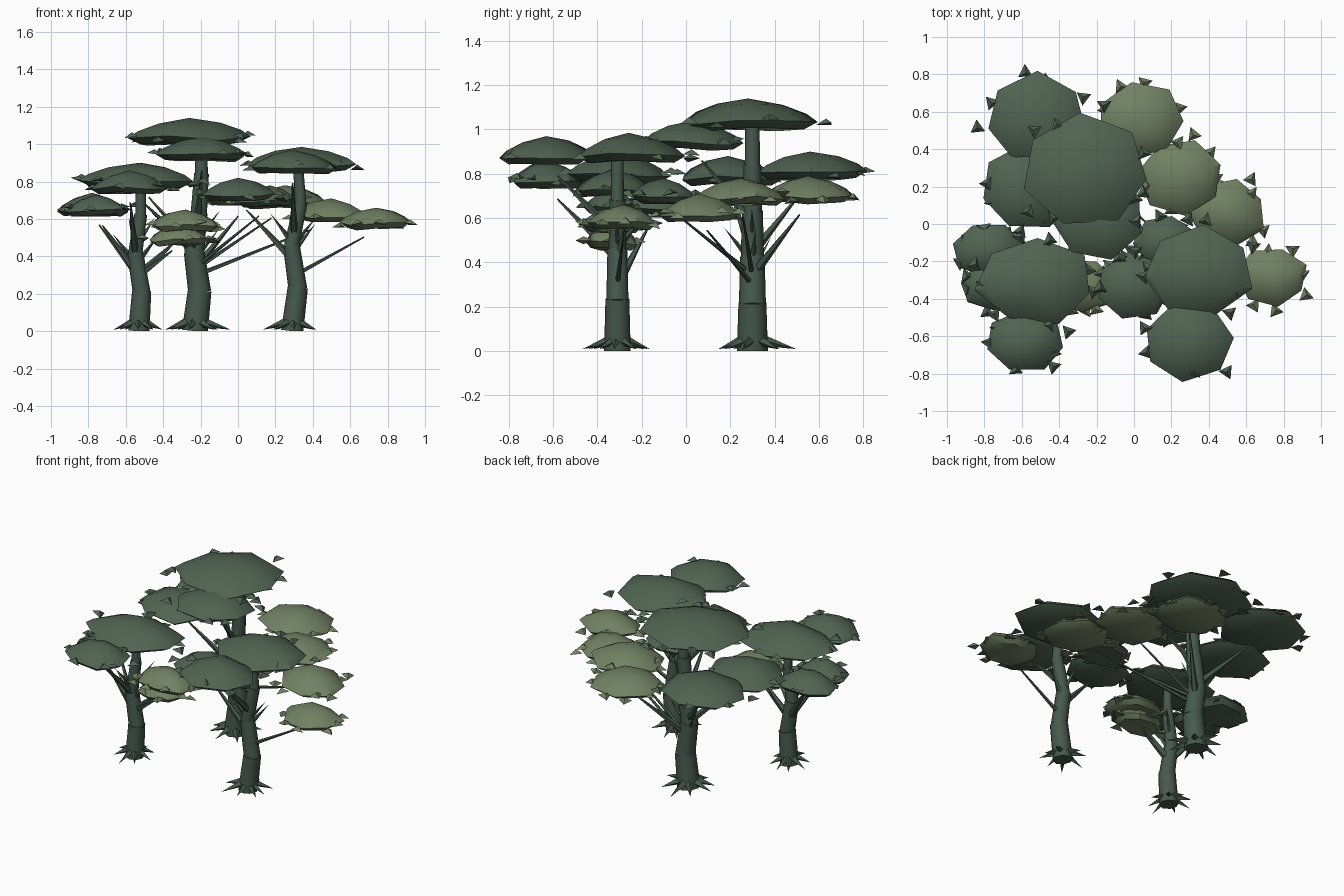
import bpy, bmesh, math, random
from mathutils import Vector, Matrix

random.seed(7)
if "Cube" in bpy.data.objects:
    bpy.data.objects.remove(bpy.data.objects["Cube"])


def material(name, rgb):
    m = bpy.data.materials.new(name)
    m.use_nodes = True
    m.diffuse_color = (*rgb, 1)
    bsdf = m.node_tree.nodes["Principled BSDF"]
    bsdf.inputs["Base Color"].default_value = (*rgb, 1)
    bsdf.inputs["Roughness"].default_value = 0.9
    return m


BARK = material("bark_green", (0.062, 0.1, 0.074))
DARK = material("dark_foliage", (0.08, 0.125, 0.083))
LIGHT = material("light_foliage", (0.165, 0.22, 0.125))


def finish(bm, name, mat, smooth=None):
    bmesh.ops.recalc_face_normals(bm, faces=bm.faces)
    mesh = bpy.data.meshes.new(name)
    bm.to_mesh(mesh)
    bm.free()
    mesh.materials.append(mat)
    obj = bpy.data.objects.new(name, mesh)
    bpy.context.collection.objects.link(obj)
    if smooth:
        bpy.ops.object.select_all(action="DESELECT")
        obj.select_set(True)
        bpy.context.view_layer.objects.active = obj
        bpy.ops.object.shade_smooth_by_angle(angle=math.radians(smooth))


def polar(angle, rx, ry):
    return Vector((rx * math.cos(angle), ry * math.sin(angle), 0))


def rod(bm, a, b, r1, r2, sides):
    """Tapered rod between two points."""
    turn = (b - a).to_track_quat("Z", "Y").to_matrix().to_4x4()
    bmesh.ops.create_cone(bm, cap_ends=True, segments=sides, radius1=r1, radius2=r2,
                          depth=(b - a).length,
                          matrix=Matrix.Translation((a + b) / 2) @ turn)


def flatten_to_ground(bm):
    for v in bm.verts:
        v.co.z = max(0, v.co.z)


def crown(name, floor, rx, ry, height, mat):
    """Faceted umbrella crown: apex, shoulder rings, rim, tucked underside."""
    sides, start = 7, random.random()
    spread = [random.uniform(0.97, 1.1) for _ in range(sides)]
    droop = [random.uniform(-0.1, 0.1) for _ in range(sides)]
    bm = bmesh.new()
    rings = []
    for k, level in ((0.5, 0.8), (0.84, 0.52), (1, 0.27), (0.8, 0.05)):
        ring = []
        for i in range(sides):
            p = floor + polar(start + math.tau * i / sides, rx, ry) * k * spread[i]
            p.z += height * (level + droop[i] * k)
            ring.append(bm.verts.new(p))
        rings.append(ring)
    top = bm.verts.new(floor + Vector((0, 0, height)))
    under = bm.verts.new(floor + Vector((0, 0, height * 0.1)))
    for i in range(sides):
        j = (i + 1) % sides
        bm.faces.new((top, rings[0][i], rings[0][j]))
        bm.faces.new((under, rings[-1][j], rings[-1][i]))
        for upper, lower in zip(rings, rings[1:]):
            bm.faces.new((upper[i], lower[i], lower[j], upper[j]))
    finish(bm, name, mat, 42)


def leaf(bm, at):
    """Small tilted three-sided leaf tuft, kept within the grove."""
    at.x = max(-0.95, min(0.95, at.x))
    m = (Matrix.Translation(at)
         @ Matrix.Rotation(random.uniform(0, math.tau), 4, "Z")
         @ Matrix.Rotation(random.uniform(-0.35, 0.35), 4, "X"))
    bmesh.ops.create_cone(bm, cap_ends=True, segments=3, radius1=0.045,
                          radius2=0, depth=0.025, matrix=m)


def tree(side, bends, y, girth, tall, stretch, dark, light):
    """Trunk with evenly spaced joints at the given x bends, crowns as x, y, radius, top."""
    steps = len(bends) - 1
    path = [Vector((x, y, tall * i / steps)) for i, x in enumerate(bends)]

    def along(z):
        i = min(int(z / tall * steps), steps - 1)
        return path[i].lerp(path[i + 1], min(1, z / tall * steps - i))

    # Stepped trunk segments
    bm = bmesh.new()
    for i in range(steps):
        r = girth * (1 - 0.5 * i / (steps - 1))
        rod(bm, path[i], path[i + 1] + Vector((0, 0, 0.01)), r, r * 0.9, 8)
    flatten_to_ground(bm)
    finish(bm, side + "_trunk", BARK, 50)

    # Spiky roots
    bm = bmesh.new()
    for i in range(8):
        out = polar(math.tau * i / 8 + random.uniform(-0.25, 0.25), girth, girth)
        rod(bm, path[0] + out * 0.5 + Vector((0, 0, 0.05)),
            path[0] + out * random.uniform(2.1, 2.9) + Vector((0, 0, 0.008)),
            girth * 0.4, 0, 4)
    flatten_to_ground(bm)
    finish(bm, side + "_roots", BARK)

    # Crowns, each with a thin branch and leaf tufts
    branches = bmesh.new()
    for tone, mat, group in (("dark", DARK, dark), ("light", LIGHT, light)):
        tufts = bmesh.new()
        for n, (cx, cy, rx, top) in enumerate(group, 1):
            ry, height = rx * stretch, 0.09 + 0.17 * rx
            floor = Vector((cx, cy, top - height))
            crown(f"{side}_{tone}_crown_{n}", floor, rx, ry, height, mat)
            start = along(max(0.3, floor.z - 0.32))
            away = (floor - start).xy.length
            if away > 0.12:
                rod(branches, start, start.lerp(floor, 0.85),
                    0.024 if away < 0.4 else 0.013, 0.004, 5)
            for i in range(8):
                a = math.tau * (i + random.random()) / 8
                at = floor + polar(a, rx, ry) * random.uniform(0.75, 1.2)
                at.z += height * random.uniform(0.2, 0.5)
                leaf(tufts, at)
        finish(tufts, f"{side}_{tone}_leaf_tufts", mat)

    # Short bare twigs
    for i in range(4):
        start = along(random.uniform(0.35, 0.5))
        twig = polar(math.tau * (i + random.random()) / 4, 0.13, 0.13)
        rod(branches, start, start + twig + Vector((0, 0, 0.16)), 0.018, 0, 4)
    finish(branches, side + "_branches", BARK)


tree("left", (-.53, -.515, -.55, -.52, -.52), -.31, .057, .82, .75,
     dark=[(-.53, -.31, .3, .9), (-.58, -.63, .21, .86),
           (-.78, -.14, .2, .74), (-.76, -.33, .16, .73)],
     light=[(-.28, -.33, .19, .65), (-.32, -.33, .16, .57)])
tree("back", (-.23, -.205, -.235, -.21, -.195, -.2), .3, .07, 1.04, .9,
     dark=[(-.26, .28, .34, 1.14), (-.19, .03, .25, 1.04), (-.52, .56, .27, .9),
           (-.57, .19, .25, .88), (.17, -.1, .16, .78)],
     light=[(.04, .55, .22, .79), (.25, .25, .22, .78), (.5, .06, .2, .71)])
tree("right", (.29, .32, .285, .335, .32), -.31, .06, .9, .85,
     dark=[(.34, -.26, .285, .985), (.29, -.63, .24, .97), (0, -.33, .2, .82)],
     light=[(.74, -.28, .18, .66)])
